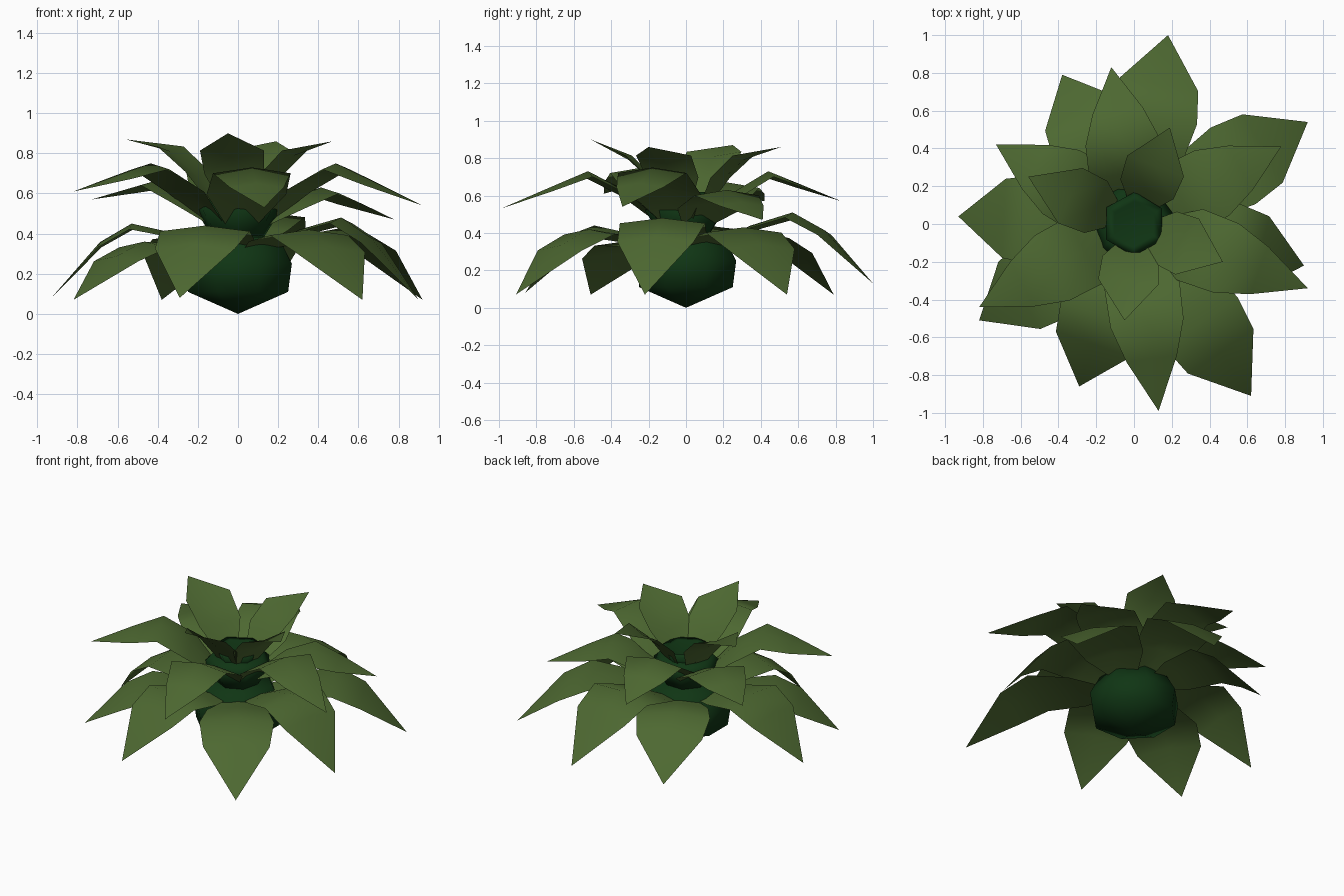
import bpy, bmesh, math
from mathutils import Vector

cube = bpy.data.objects.get("Cube")
if cube:
    bpy.data.objects.remove(cube, do_unlink=True)


def material(name, color):
    m = bpy.data.materials.new(name)
    m.use_nodes = True
    m.diffuse_color = color
    m.node_tree.nodes["Principled BSDF"].inputs["Base Color"].default_value = color
    return m


LEAF = material("leaf green", (0.075, 0.14, 0.031, 1))
STEM = material("dark stem green", (0.005, 0.036, 0.007, 1))


def add_object(name, bm, mat):
    mesh = bpy.data.meshes.new(name)
    bm.to_mesh(mesh)
    bm.free()
    mesh.materials.append(mat)
    for p in mesh.polygons:
        p.use_smooth = True
    ob = bpy.data.objects.new(name, mesh)
    bpy.context.collection.objects.link(ob)
    return ob


def cup(name, profile, sides, turn):
    """Turned stem section from (radius, height) points, closed at both ends."""
    bm = bmesh.new()
    rings = []
    for r, z in profile:
        n = sides if r else 1
        rings.append([bm.verts.new((r * math.cos(turn + math.tau * i / sides),
                                    r * math.sin(turn + math.tau * i / sides), z))
                      for i in range(n)])
    for a, b in zip(rings, rings[1:]):
        for i in range(sides):
            j = (i + 1) % sides
            quad = [a[i % len(a)], a[j % len(a)], b[j % len(b)], b[i % len(b)]]
            bm.faces.new(list(dict.fromkeys(quad)))
    bmesh.ops.recalc_face_normals(bm, faces=bm.faces)
    return add_object(name, bm, STEM)


def leaf(name, tip, peak, base, stations, fold):
    """Blade of three columns; stations hold (reach, half width, rise or droop)."""
    out = Vector((tip[0], tip[1], 0))
    side = Vector((-out.y, out.x, 0)).normalized()
    bm = bmesh.new()
    rows = []
    for reach, width, rise in stations:
        # rise 0..1 climbs from base to peak, 1..2 falls from peak to tip
        if rise <= 1:
            z = base + (peak - base) * rise
        else:
            z = peak + (tip[2] - peak) * (rise - 1)
        rows.append([bm.verts.new(out * reach + side * width * s
                                  + Vector((0, 0, z + fold * abs(s) * width)))
                     for s in (-1, 0, 1)])
    for a, b in zip(rows, rows[1:]):
        for i in (0, 1):
            bm.faces.new((a[i], b[i], b[i + 1], a[i + 1]))
    end = bm.verts.new(tip)
    for i in (0, 1):
        bm.faces.new((rows[-1][i], end, rows[-1][i + 1]))
    bmesh.ops.recalc_face_normals(bm, faces=bm.faces)
    if sum(f.normal.z for f in bm.faces) < 0:
        bmesh.ops.reverse_faces(bm, faces=bm.faces)
    add_object(name, bm, LEAF)


# Stem: three stacked cups
cup("stem_base", [(0, 0), (0.27, 0.11), (0.29, 0.25), (0.22, 0.38), (0, 0.4)], 8, 0.39)
cup("stem_middle", [(0, 0.33), (0.13, 0.38), (0.22, 0.52), (0.17, 0.57), (0, 0.56)], 7, 0.2)
cup("stem_top", [(0, 0.45), (0.1, 0.5), (0.17, 0.62), (0.12, 0.62), (0, 0.55)], 6, 0.5)

# Leaves: (tip position, peak height) for each tier
lower = [((0.18, 1.0, 0.13), 0.51), ((0.92, 0.54, 0.07), 0.43),
         ((0.9, -0.22, 0.07), 0.48), ((0.62, -0.91, 0.07), 0.42),
         ((-0.29, -0.86, 0.08), 0.44), ((-0.82, -0.51, 0.07), 0.36),
         ((-0.93, 0.04, 0.08), 0.45), ((-0.38, 0.79, 0.07), 0.4)]
middle = [((0.13, -0.99, 0.53), 0.73), ((0.92, -0.34, 0.54), 0.75),
          ((-0.82, -0.44, 0.61), 0.75), ((-0.73, 0.42, 0.57), 0.67),
          ((-0.12, 0.83, 0.57), 0.73), ((0.78, 0.41, 0.47), 0.63)]
upper = [((0.19, 0.51, 0.86), 0.79), ((-0.56, 0.25, 0.87), 0.81),
         ((-0.05, -0.51, 0.9), 0.79), ((0.47, -0.2, 0.86), 0.79)]

lower_shape = [(0.14, 0.07, 0), (0.34, 0.19, 0.6), (0.57, 0.235, 1), (0.74, 0.21, 1.25)]
middle_shape = [(0.1, 0.06, 0), (0.32, 0.2, 0.65), (0.53, 0.195, 1), (0.72, 0.135, 1.4)]
upper_shape = [(0.15, 0.05, 0), (0.36, 0.15, 0.6), (0.6, 0.16, 1)]

for tier, leaves, base, shape, fold in (
        ("lower", lower, 0.33, lower_shape, -0.12),
        ("middle", middle, 0.43, middle_shape, -0.15),
        ("upper", upper, 0.5, upper_shape, 0.15)):
    for i, (tip, peak) in enumerate(leaves, 1):
        leaf(f"{tier}_leaf_{i}", tip, peak, base, shape, fold)
